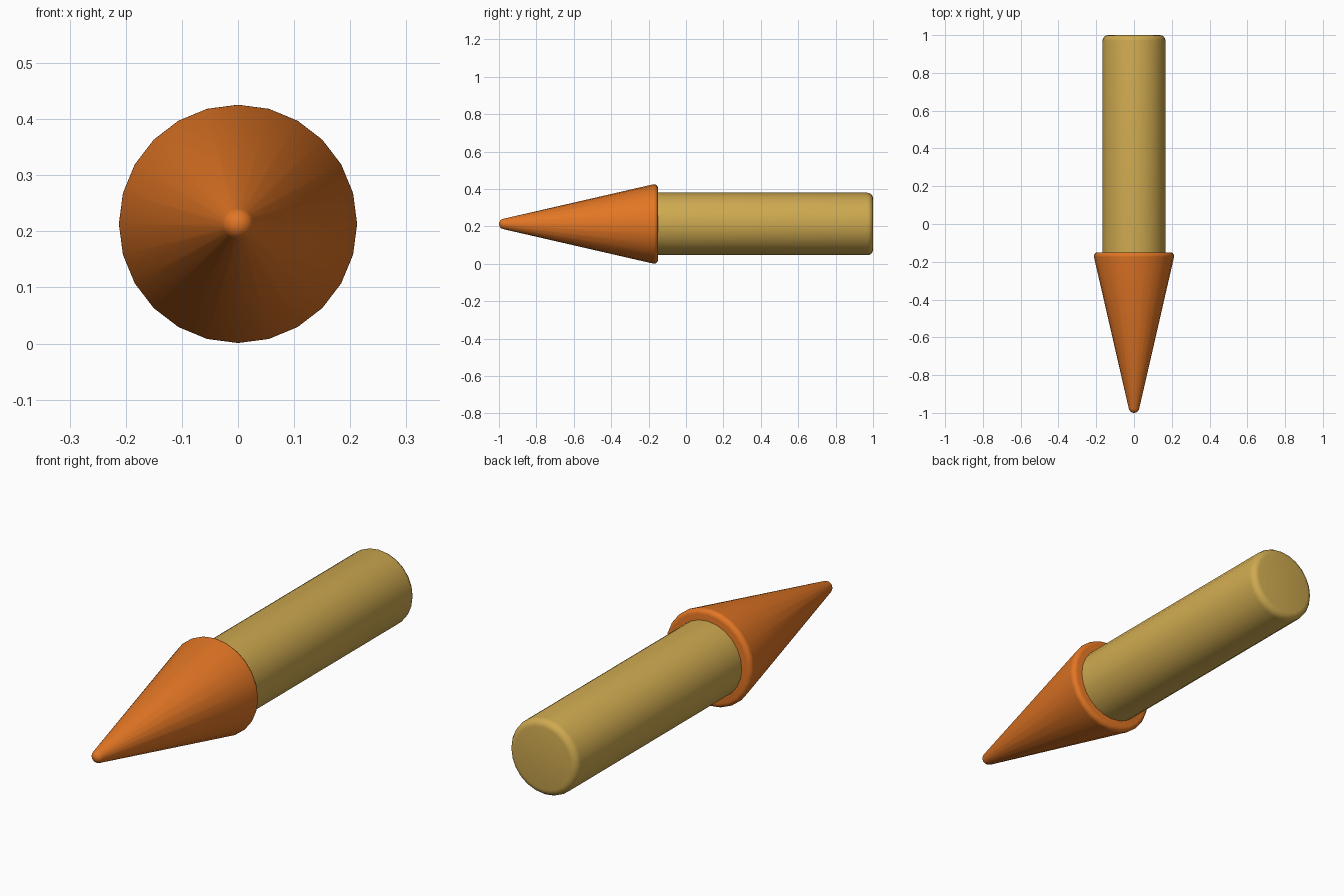
import bpy, bmesh, math

if "Cube" in bpy.data.objects:
    bpy.data.objects.remove(bpy.data.objects["Cube"])

SIDES = 24
AXIS_Z = 0.2132


def material(name, color):
    m = bpy.data.materials.new(name)
    m.diffuse_color = (*color, 1)
    m.use_nodes = True
    m.node_tree.nodes["Principled BSDF"].inputs["Base Color"].default_value = m.diffuse_color
    return m


def arc(y, r, radius, start, end, steps):
    """Profile points (y, r) round a centre, angles in degrees from +y."""
    pts = []
    for i in range(steps + 1):
        a = math.radians(start + (end - start) * i / steps)
        pts.append((y + radius * math.cos(a), r + radius * math.sin(a)))
    return pts


def lathe(name, profile, mat):
    """Turn a closed-ended profile round the lengthwise axis."""
    bm = bmesh.new()
    rings = []
    for y, r in profile:
        if r < 1e-5:
            rings.append([bm.verts.new((0, y, AXIS_Z))] * SIDES)
        else:
            rings.append([bm.verts.new((r * math.sin(2 * math.pi * i / SIDES), y,
                                        AXIS_Z + r * math.cos(2 * math.pi * i / SIDES)))
                          for i in range(SIDES)])
    for a, b in zip(rings, rings[1:]):
        for i in range(SIDES):
            j = (i + 1) % SIDES
            bm.faces.new(list(dict.fromkeys((a[i], a[j], b[j], b[i]))))
    for ring in (rings[0], rings[-1]):
        if ring[0] is not ring[1]:
            bm.faces.new(ring)
    bmesh.ops.recalc_face_normals(bm, faces=bm.faces)
    mesh = bpy.data.meshes.new(name)
    bm.to_mesh(mesh)
    bm.free()
    mesh.materials.append(mat)
    obj = bpy.data.objects.new(name, mesh)
    bpy.context.collection.objects.link(obj)
    bpy.ops.object.select_all(action='DESELECT')
    obj.select_set(True)
    bpy.context.view_layer.objects.active = obj
    bpy.ops.object.shade_smooth_by_angle(angle=math.radians(35))
    return obj


orange = material("orange", (0.76, 0.18, 0.018))
tan = material("tan_yellow", (0.62, 0.40, 0.08))

# Pointed cone with rounded tip and rolled rim
lathe("cone_tip",
      arc(-0.972, 0, 0.028, 180, 102.9, 4) + arc(-0.17, 0.1925, 0.02, 102.9, 0, 5),
      orange)

# Round shaft with a softened free end, seated in the cone
lathe("shaft",
      [(-0.17, 0.167)] + arc(0.97, 0.137, 0.03, 90, 0, 4),
      tan)
